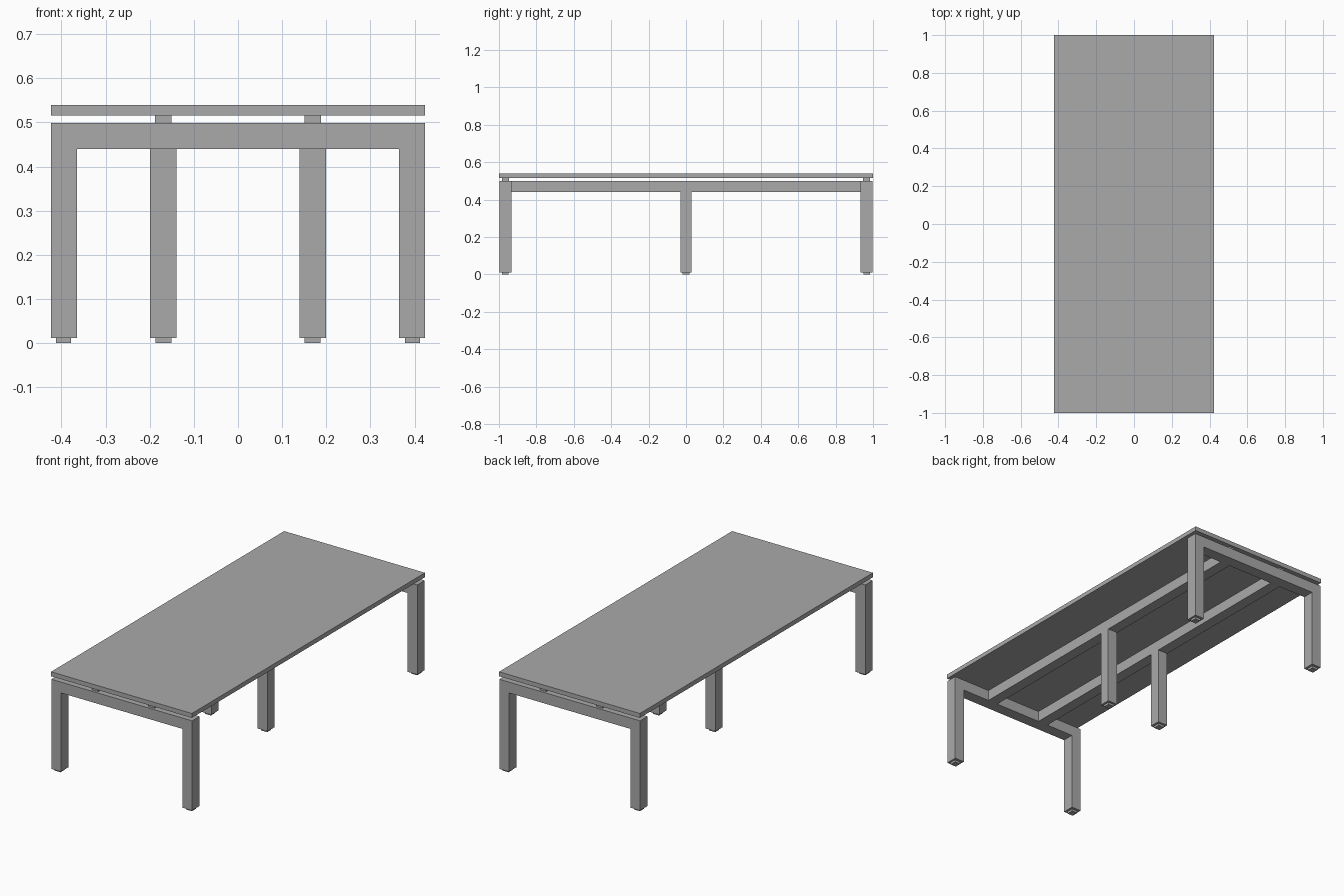
import bpy
import bmesh
from mathutils import Vector

if "Cube" in bpy.data.objects:
    bpy.data.objects.remove(bpy.data.objects["Cube"])

TOP_Z, BEAM_Z, FOOT_H = 0.499, 0.44, 0.012

# Dark grey finish shared by every part
grey = bpy.data.materials.new("dark_grey")
grey.diffuse_color = (0.4, 0.4, 0.4, 1)
grey.use_nodes = True
grey.node_tree.nodes["Principled BSDF"].inputs["Base Color"].default_value = grey.diffuse_color


def finish(name, bm):
    bmesh.ops.recalc_face_normals(bm, faces=bm.faces)
    mesh = bpy.data.meshes.new(name)
    bm.to_mesh(mesh)
    bm.free()
    mesh.materials.append(grey)
    obj = bpy.data.objects.new(name, mesh)
    bpy.context.collection.objects.link(obj)
    return obj


def box(name, center, size):
    bm = bmesh.new()
    bmesh.ops.create_cube(bm, size=1)
    bmesh.ops.scale(bm, vec=size, verts=bm.verts)
    bmesh.ops.translate(bm, vec=center, verts=bm.verts)
    return finish(name, bm)


def extrude(name, points, depth):
    """Extrude a flat 3D outline along a vector."""
    bm = bmesh.new()
    face = bm.faces.new([bm.verts.new(p) for p in points])
    ext = bmesh.ops.extrude_face_region(bm, geom=[face], use_keep_orig=True)
    moved = [v for v in ext["geom"] if isinstance(v, bmesh.types.BMVert)]
    bmesh.ops.translate(bm, vec=Vector(depth), verts=moved)
    return finish(name, bm)


# Table top
box("table_top", (0, 0, 0.528), (0.846, 2.0, 0.024))

# End frames: inverted U with two legs each
W, I = 0.423, 0.365
u_profile = [(-W, FOOT_H), (-W, TOP_Z), (W, TOP_Z), (W, FOOT_H),
             (I, FOOT_H), (I, BEAM_Z), (-I, BEAM_Z), (-I, FOOT_H)]
for label, y0 in (("front", -0.998), ("back", 0.934)):
    extrude(f"{label}_leg_frame", [(x, y0, z) for x, z in u_profile], (0, 0.064, 0))

# Long rails, each with a centre leg: T outline
R, L = 0.934, 0.03
t_profile = [(-R, BEAM_Z), (-R, TOP_Z), (R, TOP_Z), (R, BEAM_Z),
             (L, BEAM_Z), (L, FOOT_H), (-L, FOOT_H), (-L, BEAM_Z)]
for side, x in (("left", -0.169), ("right", 0.169)):
    extrude(f"{side}_rail_with_leg", [(x - 0.03, y, z) for y, z in t_profile], (0.06, 0, 0))
    box(f"{side}_centre_foot", (x, 0, FOOT_H / 2), (0.036, 0.036, FOOT_H))

# Corner feet, and spacers carrying the top above the end frames
for end, y in (("front", -0.966), ("back", 0.966)):
    for side, s in (("left", -1), ("right", 1)):
        box(f"{end}_{side}_foot", (s * 0.395, y, FOOT_H / 2), (0.034, 0.036, FOOT_H))
        box(f"{end}_{side}_spacer", (s * 0.169, y, 0.5075), (0.037, 0.037, 0.017))
